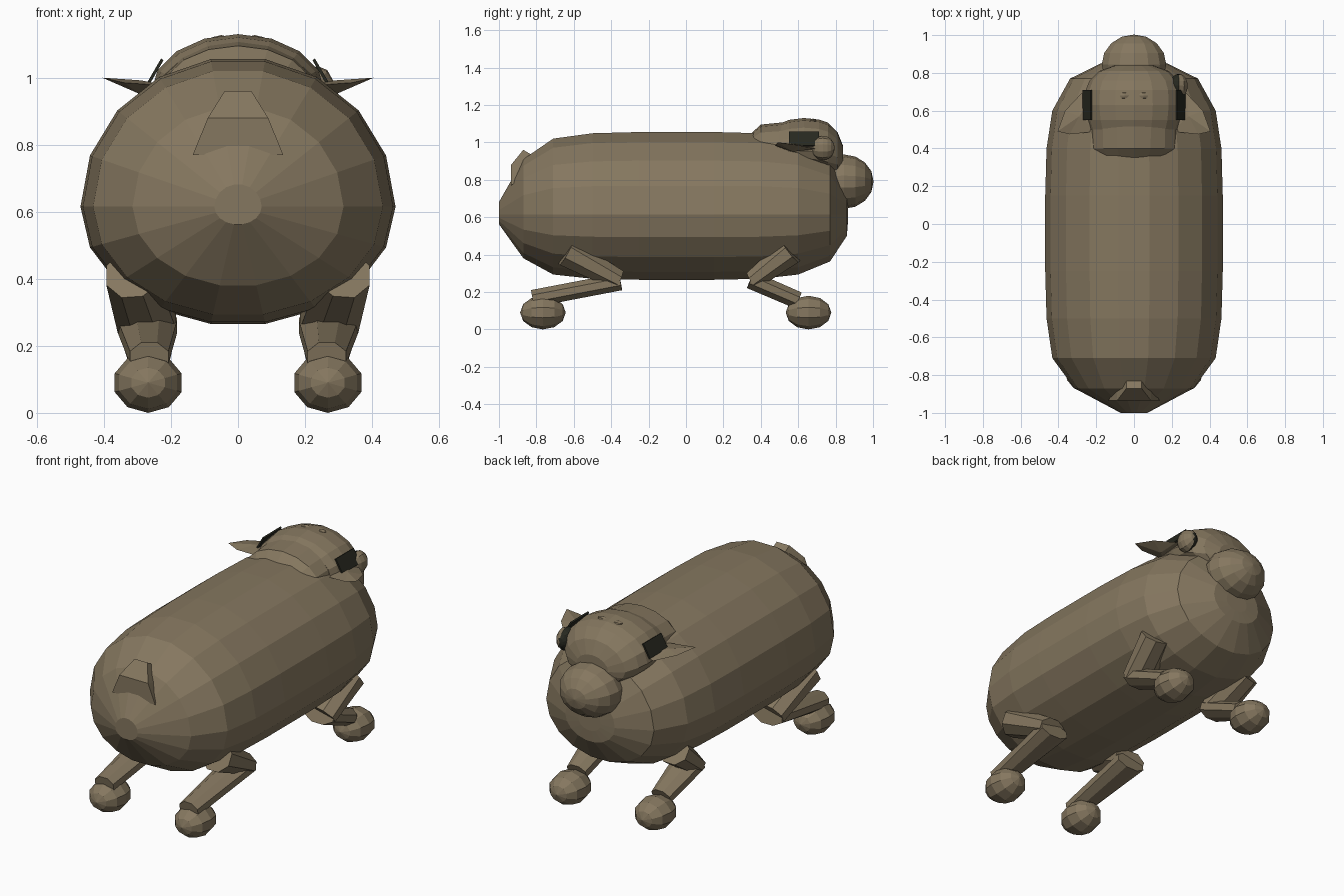
import bpy, bmesh, math
from mathutils import Vector

cube = bpy.data.objects.get("Cube")
if cube:
    bpy.data.objects.remove(cube, do_unlink=True)


def material(name, rgb):
    m = bpy.data.materials.new(name)
    m.use_nodes = True
    m.diffuse_color = (*rgb, 1)
    bsdf = next(n for n in m.node_tree.nodes if n.type == 'BSDF_PRINCIPLED')
    bsdf.inputs["Base Color"].default_value = (*rgb, 1)
    bsdf.inputs["Roughness"].default_value = 0.9
    return m


brown = material("brown hide", (0.235, 0.185, 0.115))
dark = material("dark eye", (0.02, 0.021, 0.014))


def finish(name, bm, *mats):
    bmesh.ops.recalc_face_normals(bm, faces=bm.faces)
    mesh = bpy.data.meshes.new(name)
    bm.to_mesh(mesh)
    bm.free()
    for m in mats:
        mesh.materials.append(m)
    ob = bpy.data.objects.new(name, mesh)
    bpy.context.collection.objects.link(ob)
    return ob


def skin(name, rings, mat):
    """Join rings of points into a closed flat-shaded surface."""
    bm = bmesh.new()
    loops = [[bm.verts.new(p) for p in ring] for ring in rings]
    n = len(loops[0])
    for a, b in zip(loops, loops[1:]):
        for i in range(n):
            j = (i + 1) % n
            bm.faces.new((a[i], a[j], b[j], b[i]))
    bm.faces.new(loops[0])
    bm.faces.new(loops[-1])
    return finish(name, bm, mat)


def loft(name, stations, sides, mat):
    """Rings along y: (y, centre z, half width, height above, depth below)."""
    rings = []
    for y, cz, rx, up, down in stations:
        ring = []
        for i in range(sides):
            a = math.tau * i / sides
            s = math.sin(a)
            ring.append((rx * math.cos(a), y, cz + s * (up if s > 0 else down)))
        rings.append(ring)
    return skin(name, rings, mat)


def ball(name, centre, radii, segments, rings):
    """Low-poly ball with its poles on the y axis."""
    bm = bmesh.new()
    bmesh.ops.create_uvsphere(bm, u_segments=segments, v_segments=rings, radius=1)
    for v in bm.verts:
        x, y, z = v.co
        v.co = Vector(centre) + Vector((x * radii[0], z * radii[1], y * radii[2]))
    return finish(name, bm, brown, dark)


def limb(name, start, end, size_a, size_b, sides=8):
    """Tapered tube; sizes are (half width in x, half thickness)."""
    start, end = Vector(start), Vector(end)
    axis = (end - start).normalized()
    across = (Vector((1, 0, 0)) - axis * axis.x).normalized()
    over = axis.cross(across)
    rings = []
    for p, (w, t) in ((start, size_a), (end, size_b)):
        angles = [math.tau * (i + 0.5) / sides for i in range(sides)]
        rings.append([p + across * w * math.cos(a) + over * t * math.sin(a) for a in angles])
    return skin(name, rings, brown)


# Barrel body
body = [(y, 0.615, 0.47 * s, 0.447 * s, 0.355 * s) for y, s in (
    (-1, 0.15), (-0.87, 0.67), (-0.71, 0.92), (-0.5, 0.985), (-0.25, 1),
    (0.15, 1), (0.4, 0.985), (0.6, 0.92), (0.77, 0.72), (0.86, 0.33), (0.865, 0.15))]
loft("body", body, 18, brown)

# Collar behind the skull, skull and snout
loft("neck_collar", [
    (0.34, 0.95, 0.19, 0.09, 0.1), (0.40, 0.95, 0.23, 0.145, 0.1),
    (0.55, 0.95, 0.235, 0.16, 0.1)], 16, brown)
loft("head", [
    (0.50, 0.955, 0.235, 0.145, 0.1), (0.55, 0.955, 0.25, 0.165, 0.1),
    (0.63, 0.955, 0.26, 0.175, 0.1), (0.71, 0.95, 0.255, 0.172, 0.11),
    (0.76, 0.94, 0.235, 0.165, 0.12), (0.81, 0.92, 0.185, 0.135, 0.1),
    (0.84, 0.91, 0.1, 0.07, 0.07)], 16, brown)
ball("snout", (0, 0.845, 0.79), (0.175, 0.158, 0.145), 14, 8)

# Single bulging eye, dark on its outward side
eye = ball("left_eye", (0.237, 0.732, 0.97), (0.05, 0.063, 0.065), 10, 8)
for p in eye.data.polygons:
    p.material_index = int(p.normal.x - 0.3 * p.normal.y > 0.1)

# Tail flap folded onto the rump
skin("tail", [
    [(-0.04, -0.87, 0.96), (0.04, -0.87, 0.96), (0.04, -0.82, 0.93), (-0.04, -0.82, 0.93)],
    [(-0.09, -0.935, 0.88), (0.09, -0.935, 0.88), (0.09, -0.86, 0.86), (-0.09, -0.86, 0.86)],
    [(-0.135, -0.935, 0.77), (0.135, -0.935, 0.77), (0.12, -0.9, 0.79), (-0.12, -0.9, 0.79)],
], brown)

for side, s in (("left", 1), ("right", -1)):
    # Dark patch beside the brow
    bm = bmesh.new()
    bmesh.ops.create_cube(bm, size=1)
    tilt = math.radians(30)
    for v in bm.verts:
        u, w = v.co.x * 0.009, v.co.z * 0.085
        v.co = (s * (0.247 + u * math.cos(tilt) - w * math.sin(tilt)),
                0.63 + v.co.y * 0.16,
                1.018 + u * math.sin(tilt) + w * math.cos(tilt))
    finish(side + "_brow_patch", bm, dark)

    # Leaf-shaped ear: rim around a dished underside and flat top
    rim = [(0.2, 0.70, 0.975), (0.28, 0.69, 0.965), (0.365, 0.60, 0.985),
           (0.405, 0.49, 1.0), (0.34, 0.475, 0.985), (0.2, 0.49, 0.975)]
    bm = bmesh.new()
    edge = [bm.verts.new((s * x, y, z)) for x, y, z in rim]
    for z in (0.992, 0.95):
        mid = bm.verts.new((s * 0.29, 0.57, z))
        for i in range(len(edge)):
            bm.faces.new((edge[i - 1], edge[i], mid))
    finish(side + "_ear", bm, brown)

    # Hind leg
    limb(side + "_thigh", (s * 0.315, -0.64, 0.415), (s * 0.272, -0.365, 0.265),
         (0.085, 0.085), (0.095, 0.06))
    limb(side + "_hind_shin", (s * 0.27, -0.35, 0.255), (s * 0.265, -0.82, 0.165),
         (0.095, 0.05), (0.062, 0.05))
    ball(side + "_hind_foot", (s * 0.268, -0.765, 0.09), (0.105, 0.122, 0.09), 10, 6)

    # Front leg
    limb(side + "_upper_arm", (s * 0.315, 0.56, 0.42), (s * 0.272, 0.36, 0.265),
         (0.085, 0.08), (0.095, 0.055))
    limb(side + "_forearm", (s * 0.27, 0.345, 0.265), (s * 0.265, 0.60, 0.155),
         (0.095, 0.052), (0.062, 0.05))
    ball(side + "_front_foot", (s * 0.268, 0.655, 0.09), (0.105, 0.122, 0.09), 10, 6)

    # Small forehead bump
    ball(side + "_forehead_bump", (s * 0.05, 0.68, 1.115), (0.03, 0.018, 0.012), 6, 4)
